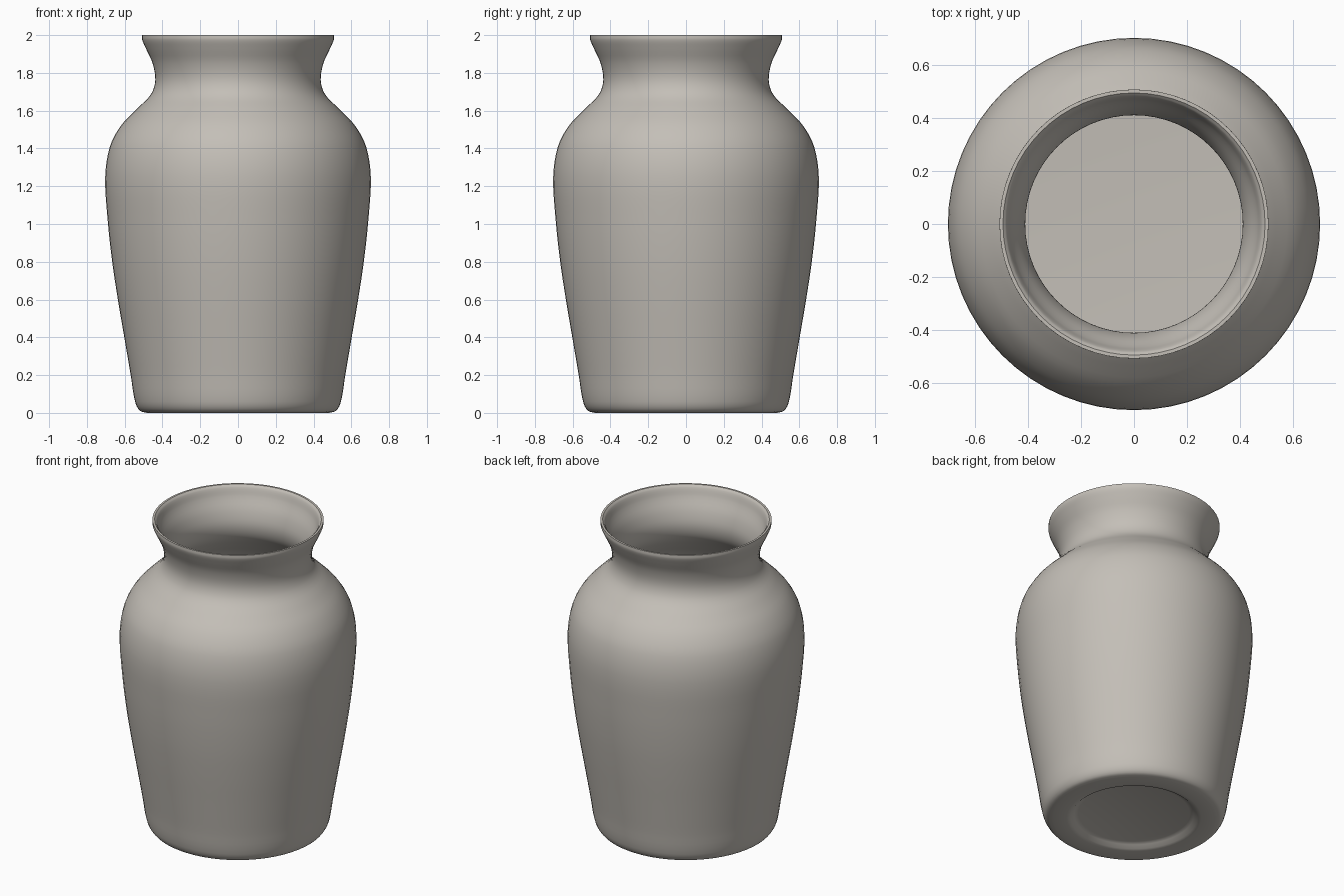
import bpy, bmesh, math
from mathutils import Vector

cube = bpy.data.objects.get("Cube")
if cube:
    bpy.data.objects.remove(cube, do_unlink=True)

SEGMENTS = 64

# Glazed clay colour
clay = bpy.data.materials.new("warm_grey_clay")
clay.use_nodes = True
colour = (0.55, 0.52, 0.475, 1)
clay.diffuse_color = colour
clay.node_tree.nodes["Principled BSDF"].inputs["Base Color"].default_value = colour


def smooth_path(points, steps=4):
    """Curve through the points, with chord-scaled tangents to avoid overshoot."""
    pts = [Vector(p) for p in points]
    n = len(pts)
    tangents = []
    for i in range(n):
        a, b = pts[max(i - 1, 0)], pts[min(i + 1, n - 1)]
        tangents.append((b - a).normalized())
    out = []
    for i in range(n - 1):
        p, q = pts[i], pts[i + 1]
        d = (q - p).length
        m, k = tangents[i] * d, tangents[i + 1] * d
        for s in range(steps):
            t = s / steps
            out.append(p * (2*t**3 - 3*t**2 + 1) + m * (t**3 - 2*t**2 + t)
                       + q * (3*t**2 - 2*t**3) + k * (t**3 - t**2))
    return out + [pts[-1]]


# Profile as (radius, height): recessed foot, outer wall, lip, inner wall, floor
foot = [(0, 0.03), (0.33, 0.03), (0.355, 0.022), (0.375, 0.004), (0.4, 0)]
outer = [(0.48, 0), (0.52, 0.012), (0.545, 0.06), (0.568, 0.2), (0.602, 0.4),
         (0.636, 0.6), (0.666, 0.8), (0.69, 1.02), (0.703, 1.25), (0.678, 1.41),
         (0.62, 1.52), (0.535, 1.61), (0.462, 1.685), (0.438, 1.76),
         (0.452, 1.85), (0.488, 1.93), (0.507, 1.975), (0.508, 2.0)]
inner = [(0.495, 2.0), (0.482, 1.985), (0.465, 1.935), (0.427, 1.85), (0.411, 1.76),
         (0.435, 1.675), (0.51, 1.59), (0.6, 1.5), (0.652, 1.4), (0.676, 1.25),
         (0.664, 1.02), (0.61, 0.6), (0.543, 0.2), (0.52, 0.09),
         (0.49, 0.063), (0.42, 0.055)]
profile = foot + smooth_path(outer) + smooth_path(inner) + [(0, 0.055)]

# Vase body: spin the profile about the vertical axis
bm = bmesh.new()
verts = [bm.verts.new((r, 0, z)) for r, z in profile]
edges = [bm.edges.new(pair) for pair in zip(verts, verts[1:])]
bmesh.ops.spin(bm, geom=verts + edges, axis=(0, 0, 1), cent=(0, 0, 0),
               angle=math.tau, steps=SEGMENTS, use_merge=False)
bmesh.ops.remove_doubles(bm, verts=bm.verts, dist=0.0002)
bmesh.ops.recalc_face_normals(bm, faces=bm.faces)
mesh = bpy.data.meshes.new("vase")
bm.to_mesh(mesh)
bm.free()
mesh.materials.append(clay)
vase = bpy.data.objects.new("vase", mesh)
bpy.context.collection.objects.link(vase)

# Smooth shading with a crisp lip
bpy.ops.object.select_all(action="DESELECT")
vase.select_set(True)
bpy.context.view_layer.objects.active = vase
bpy.ops.object.shade_smooth_by_angle(angle=math.radians(40))
